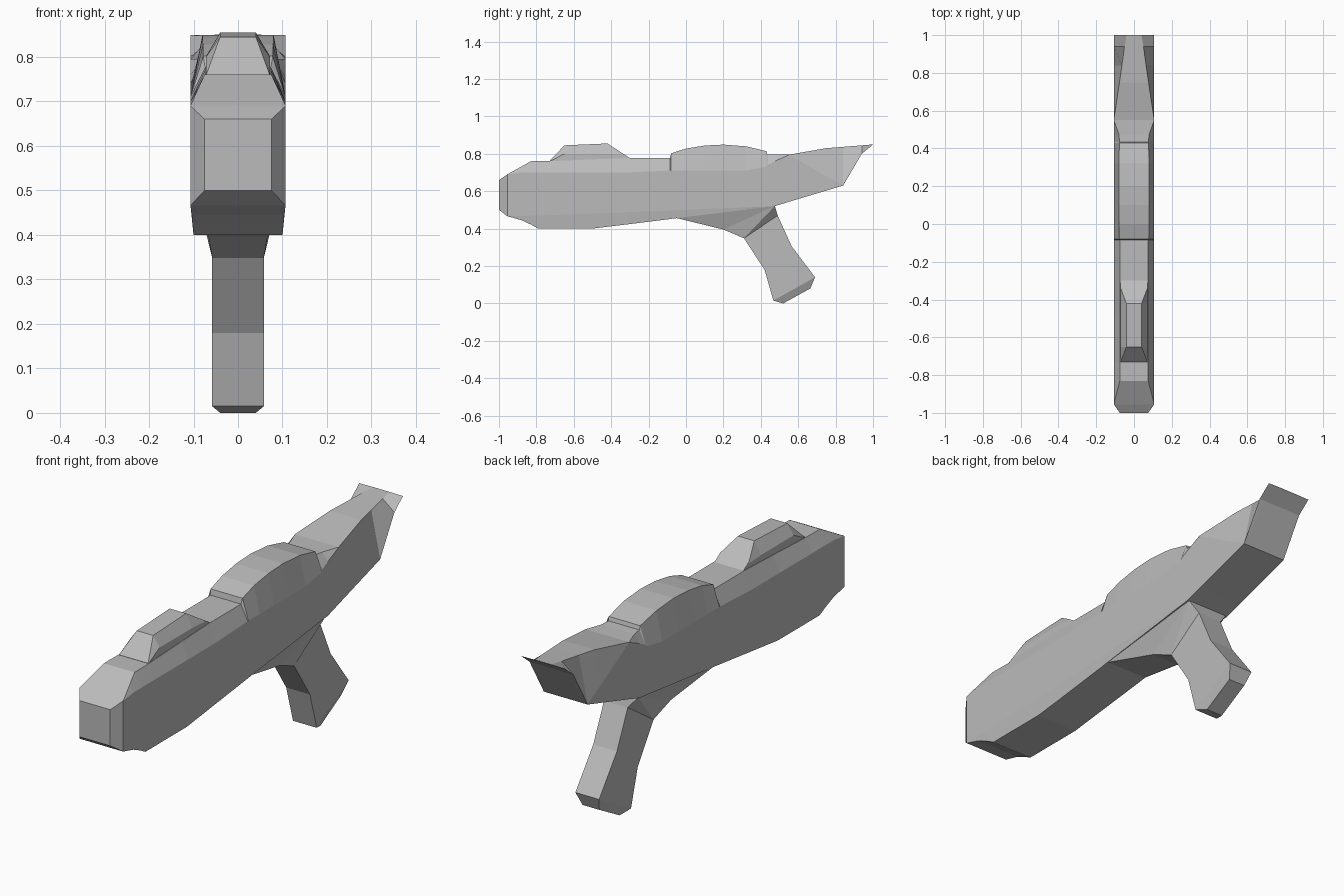
import bpy, bmesh

cube = bpy.data.objects.get("Cube")
if cube:
    bpy.data.objects.remove(cube, do_unlink=True)

grey = bpy.data.materials.new("plain grey")
grey.use_nodes = True
colour = (0.5, 0.5, 0.5, 1)
grey.diffuse_color = colour
grey.node_tree.nodes["Principled BSDF"].inputs["Base Color"].default_value = colour


def loft(name, sections):
    """Skin mirrored cross-sections; each is a list of right-half (x, y, z) points."""
    bm = bmesh.new()
    rings = []
    for half in sections:
        ring = half + [(-x, y, z) for x, y, z in reversed(half)]
        rings.append([bm.verts.new(p) for p in ring])
    n = len(rings[0])
    for a, b in zip(rings, rings[1:]):
        for i in range(n):
            j = (i + 1) % n
            bm.faces.new((a[i], a[j], b[j], b[i]))
    bm.faces.new(rings[0])
    bm.faces.new(rings[-1])
    bmesh.ops.remove_doubles(bm, verts=bm.verts, dist=0.0005)
    bmesh.ops.recalc_face_normals(bm, faces=bm.faces)
    mesh = bpy.data.meshes.new(name)
    bm.to_mesh(mesh)
    bm.free()
    mesh.materials.append(grey)
    obj = bpy.data.objects.new(name, mesh)
    bpy.context.collection.objects.link(obj)
    return obj


W = 0.107  # half width of the body


def body_section(y, z_bottom, w_bottom, z_low, z_high, z_top, w_top, w_side=W):
    return [(w_bottom, y, z_bottom), (w_side, y, z_low),
            (w_side, y, z_high), (w_top, y, z_top)]


# Barrel body with blunt nose and raised dome
body = [body_section(*s) for s in (
    (-1.00, .50, .075, .50, .66, .66, .075, .075),
    (-.955, .466, W, .467, .69, .69, W),
    (-.88, .445, .104, .468, .70, .732, .088),
    (-.83, .422, .102, .469, .70, .76, .075),
    (-.79, .40, .10, .47, .70, .76, .075),
    (-.73, .40, .10, .472, .70, .76, .074),
    (-.50, .40, .10, .48, .70, .77, .074),
    (-.31, .423, .10, .488, .70, .777, .074),
    (-.085, .451, .101, .497, .71, .777, .074),
    (-.080, .452, .101, .497, .71, .802, .078),
    (.00, .462, .102, .50, .71, .828, .079),
    (.10, .474, .103, .505, .71, .844, .08),
    (.20, .486, .104, .508, .71, .849, .08),
    (.32, .501, .105, .513, .71, .84, .08),
    (.430, .515, .106, .517, .73, .814, .077),
    (.435, .515, .106, .518, .74, .797, .076),
    (.475, .52, W, .521, .76, .795, .08))]
loft("barrel_body", body)

# Swept tail fin tapering to a narrow tip
tail = [body_section(*s) for s in (
    (.475, .52, W, .521, .76, .795, .08),
    (.55, .543, W, .544, .794, .795, W),
    (.75, .603, W, .604, .68, .83, .077),
    (.84, .63, W, .631, .632, .837, .064),
    (.94, .80, .076, .80, .80, .845, .05),
    (1.0, .849, .04, .849, .849, .85, .04))]
loft("tail_fin", tail)

# Bevelled sight block on top: y, shoulder height, top height, top half width
sight = [[(.073, y, .72), (.072, y, z_mid), (w, y, z_top)] for y, z_mid, z_top, w in (
    (-.73, .758, .761, .071),
    (-.65, .80, .845, .04),
    (-.42, .80, .855, .04),
    (-.34, .795, .803, .071),
    (-.30, .774, .777, .071))]
loft("top_sight", sight)

# Grip: front point and back point of each section, as y, z, half width
grip = [[(wf, yf, zf), (wb, yb, zb)] for yf, zf, wf, yb, zb, wb in (
    (-.05, .456, .10, .475, .521, .10),
    (.20, .395, .066, .475, .521, .10),
    (.31, .348, .058, .475, .521, .10),
    (.31, .348, .058, .49, .47, .058),
    (.42, .18, .058, .565, .305, .058),
    (.467, .015, .058, .69, .14, .058),
    (.52, 0, .04, .665, .08, .04))]
loft("grip", grip)
